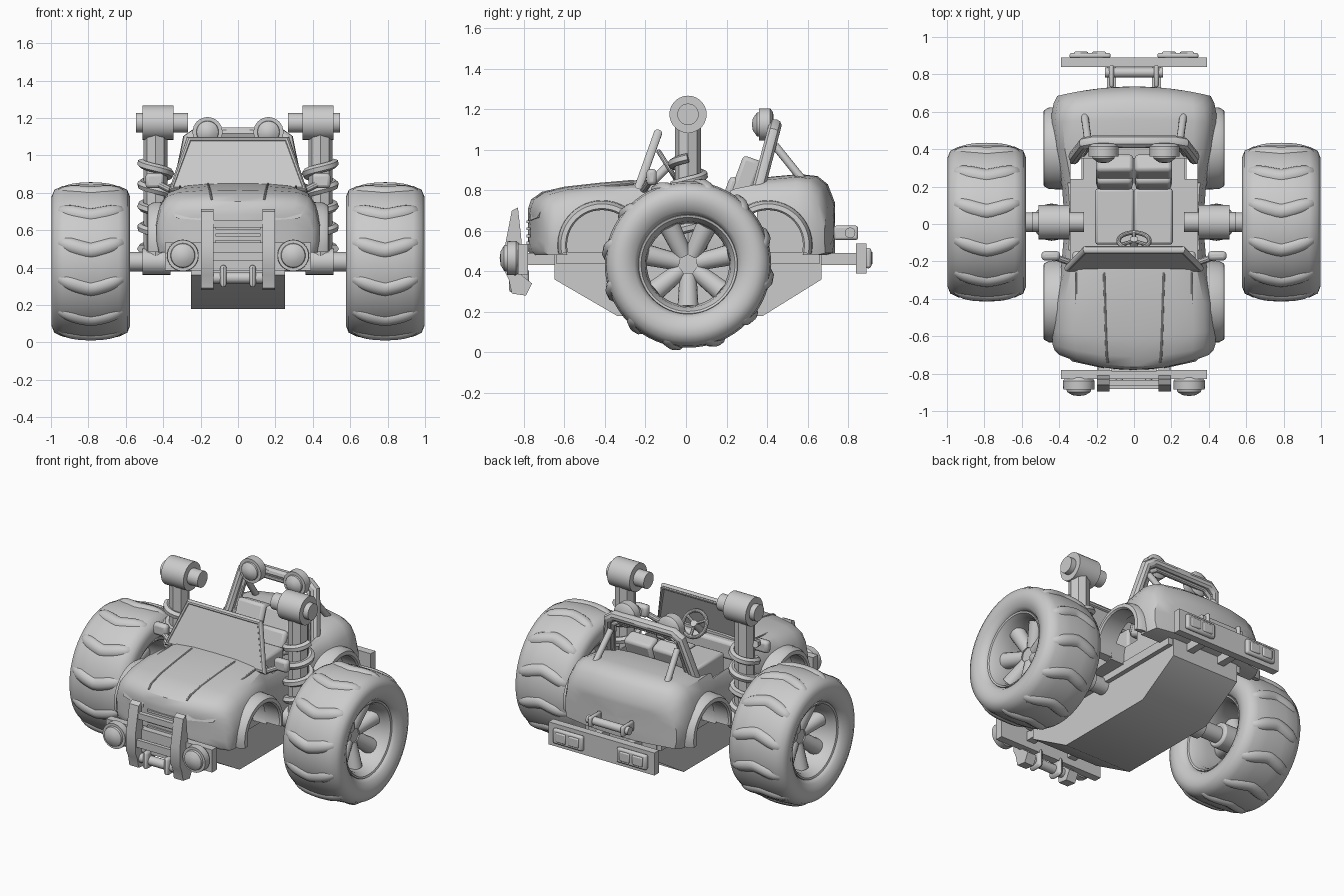
import bpy, bmesh, math
from mathutils import Vector, Matrix

if "Cube" in bpy.data.objects:
    bpy.data.objects.remove(bpy.data.objects["Cube"])

def finish(name, mesh, mirror=False, bevel=0, angle=35):
    mesh.shade_smooth()
    mesh.set_sharp_from_angle(angle=math.radians(angle))
    ob = bpy.data.objects.new(name, mesh)
    bpy.context.collection.objects.link(ob)
    if bevel:
        m = ob.modifiers.new("Bevel", 'BEVEL')
        m.width, m.segments, m.limit_method = bevel, 2, 'ANGLE'
    if mirror:
        ob.modifiers.new("Mirror", 'MIRROR').use_mirror_merge = False
    return ob

def from_bm(name, bm, **kw):
    bmesh.ops.remove_doubles(bm, verts=bm.verts, dist=1e-5)
    bmesh.ops.recalc_face_normals(bm, faces=bm.faces)
    me = bpy.data.meshes.new(name)
    bm.to_mesh(me)
    bm.free()
    return finish(name, me, **kw)

def box(name, c, s, tilt=0, **kw):
    bm = bmesh.new()
    M = Matrix.Translation(c) @ Matrix.Rotation(math.radians(tilt), 4, 'X') @ Matrix.Diagonal((*s, 1))
    bmesh.ops.create_cube(bm, size=1, matrix=M)
    return from_bm(name, bm, **kw)

def cyl(name, p, q, r, n=28, r2=None, **kw):
    p, q = Vector(p), Vector(q)
    bm = bmesh.new()
    M = Matrix.Translation((p + q) / 2) @ (q - p).to_track_quat('Z', 'Y').to_matrix().to_4x4()
    bmesh.ops.create_cone(bm, cap_ends=True, segments=n, radius1=r, radius2=r if r2 is None else r2,
                          depth=(q - p).length, matrix=M)
    return from_bm(name, bm, **kw)

def prism(name, pts, vec, **kw):
    bm = bmesh.new()
    f = bm.faces.new([bm.verts.new(p) for p in pts])
    g = bmesh.ops.extrude_face_region(bm, geom=[f], use_keep_orig=True)
    bmesh.ops.translate(bm, vec=vec, verts=[v for v in g['geom'] if isinstance(v, bmesh.types.BMVert)])
    return from_bm(name, bm, **kw)

def loft(bm, rings, closed_ring=True, closed_path=False, caps=False):
    R = [[bm.verts.new(p) for p in r] for r in rings]
    n = len(R[0])
    for i in range(len(R) if closed_path else len(R) - 1):
        a, b = R[i], R[(i + 1) % len(R)]
        for j in range(n if closed_ring else n - 1):
            bm.faces.new((a[j], a[(j + 1) % n], b[(j + 1) % n], b[j]))
    if caps:
        bm.faces.new(R[0]), bm.faces.new(R[-1])

def lathe(name, prof, c, axis='X', n=48, arc=None, closed=False, **kw):
    a0, a1 = [math.radians(a) for a in (arc or (0, 360))]
    rings = []
    for i in range(n + (1 if arc else 0)):
        t = a0 + (a1 - a0) * i / n
        s, k = math.sin(t), math.cos(t)
        rings.append([Vector(c) + Vector((a, -r * s, r * k) if axis == 'X' else (r * s, a, r * k)) for a, r in prof])
    bm = bmesh.new()
    loft(bm, rings, closed, not arc, bool(arc))
    return from_bm(name, bm, **kw)

def tube(name, paths, r, radii=None, cyclic=False, res=3, **kw):
    cu = bpy.data.curves.new(name, 'CURVE')
    cu.dimensions, cu.bevel_depth, cu.bevel_resolution, cu.use_fill_caps = '3D', r, res, True
    for path in paths:
        s = cu.splines.new('POLY')
        s.points.add(len(path) - 1)
        s.use_cyclic_u = cyclic
        for i, p in enumerate(path):
            s.points[i].co = (*p, 1)
            s.points[i].radius = radii[i] if radii else 1
    tmp = bpy.data.objects.new("tmp", cu)
    bpy.context.collection.objects.link(tmp)
    me = bpy.data.meshes.new_from_object(tmp.evaluated_get(bpy.context.evaluated_depsgraph_get()))
    bpy.data.objects.remove(tmp)
    return finish(name, me, **kw)

# Wheels: tyre, chevron lugs, rim, spokes and hub
WC = Vector((.787, .01, .434))
half = [(.165, .245), (.19, .265), (.209, .31), (.21, .345), (.195, .382), (.15, .403), (.06, .411)]
lathe("tyre", half + [(-a, r) for a, r in reversed(half)], WC, n=64, closed=True, mirror=True, angle=50)
lugs = []
for i in range(12):
    path = []
    for j in range(17):
        t = j / 8 - 1
        th = math.radians(30 * i + 13) + .15 * (1 - abs(t) ** 1.3)
        r = .382 - .03 * abs(t) ** 4
        path.append(WC + Vector((.18 * t, -r * math.sin(th), r * math.cos(th))))
    lugs.append(path)
tube("tread_lugs", lugs, .047, [.35 + .65 * (1 - abs(j / 8 - 1) ** 4) ** .5 for j in range(17)], mirror=True, angle=60)
lip = [(.15, .25), (.172, .243), (.168, .232), (.13, .212), (.05, .203)]
lathe("rim", lip + [(-a, r) for a, r in reversed(lip)], WC, n=48, closed=True, mirror=True)
for i in range(7):
    a = math.radians(360 / 7 * i + 180)
    d = Vector((0, math.sin(a), math.cos(a)))
    cyl("spoke", WC + d * .05 + Vector((.03, 0, 0)), WC + d * .212 + Vector((.06, 0, 0)), .042, 16, .052, mirror=True)
cyl("hub", WC + Vector((-.14, 0, 0)), WC + Vector((.06, 0, 0)), .08, mirror=True, bevel=.012)

# Axle and shock absorber with coil spring
Z0, ZT = .432, 1.175
cyl("axle", (.2, .01, Z0), (.72, .01, Z0), .052, mirror=True)
cyl("axle_sleeve", (.36, .01, Z0), (.51, .01, Z0), .07, mirror=True)
cyl("shock_post", (.44, .01, Z0), (.44, .01, ZT), .064, 8, mirror=True)
cyl("shock_top", (.345, .01, ZT), (.51, .01, ZT), .092, mirror=True)
cyl("shock_pin", (.268, .01, ZT), (.545, .01, ZT), .053, mirror=True)
tube("coil_spring", [[(.44 + .076 * math.cos(t), .01 + .076 * math.sin(t), .5 + .46 * i / 80)
     for i in range(81) for t in [8 * math.pi * i / 80]]], .024, res=1, mirror=True)

# Chassis tray with sloped belly, and bumper beams
prism("belly_pan", [(-.25, y, z) for y, z in ((-.65, .48), (-.65, .36), (-.34, .18), (.38, .18), (.67, .36), (.67, .48))], (.5, 0, 0))
box("chassis_tray", (0, .01, .465), (.56, 1.3, .06))
box("front_beam", (.16, -.68, .46), (.06, .28, .06), mirror=True)
box("rear_beam", (.12, .74, .46), (.05, .26, .06), mirror=True)

# Body shell lofted along its length, with domed ends
PROF = [(0, 1), (.4, .995), (.72, .965), (.86, .90), (.95, .74), (1, .47), (1, .2), (.97, 0), (.5, 0), (0, 0)]
def ring(y, w, zb, zt, k, s=1):
    zm = (zb + zt) / 2
    h = [(u * w * s, zm + (zb + (zt - zb) * f - zm) * s) for u, f in PROF]
    full = h + [(-x, z) for x, z in h[-2:0:-1]]
    return [(x, y + k * x * x, z) for x, z in full]
SEC = [(-.78, .40, .50, .71, .5), (-.765, .425, .48, .755, .5), (-.71, .435, .48, .79, .35), (-.6, .44, .48, .815, .15),
       (-.42, .435, .48, .835, 0), (-.24, .39, .48, .85, 0), (0, .37, .48, .84, 0), (.2, .385, .48, .84, 0),
       (.4, .43, .48, .865, 0), (.56, .445, .48, .88, -.1), (.65, .44, .48, .87, -.3), (.70, .43, .48, .83, -.3),
       (.735, .41, .49, .74, -.3)]
rings = [ring(*SEC[0], s) for s in (.03, .4, .75)] + [ring(*s) for s in SEC] + [ring(*SEC[-1], s) for s in (.75, .4, .03)]
bm = bmesh.new()
loft(bm, rings, caps=True)
body = from_bm("body_shell", bm)
ARCH = (-.415, .405)
cutters = [box("cut_cabin", (0, .08, .81), (.68, .54, .42)), box("cut_doors", (0, .04, .92), (1.2, .36, .3))]
for y in ARCH:
    for s in (-1, 1):
        cutters.append(cyl("cut_arch", (s * .27, y, .53), (s * .6, y, .53), .178, 40))
for c in cutters:
    c.hide_render = True
    m = body.modifiers.new("Cut", 'BOOLEAN')
    m.operation, m.solver, m.object = 'DIFFERENCE', 'EXACT', c
shell = bpy.data.meshes.new_from_object(body.evaluated_get(bpy.context.evaluated_depsgraph_get()))
body.modifiers.clear()
body.data = shell
shell.set_sharp_from_angle(angle=math.radians(35))
for c in cutters:
    bpy.data.objects.remove(c)

# Wheel arch flares, hood seams, grille and headlamp slits
for y in ARCH:
    lathe("arch_flare", [(.37, .222), (.455, .218), (.482, .203), (.485, .18), (.475, .172), (.37, .172)],
          (0, y, .53), n=28, arc=(-102, 102), closed=True, mirror=True)
tube("hood_seam", [[(.14, -.74, .764), (.145, -.71, .787), (.15, -.6, .812), (.155, -.42, .832), (.16, -.26, .846)],
                   [(.29, -.69, .762), (.3, -.6, .795), (.31, -.42, .817), (.31, -.26, .833)]], .006, mirror=True)
for z in (.54, .575, .61, .645):
    box("grille_slat", (0, -.778, z), (.24, .02, .014))
prism("headlamp", [(.16, -.772, .65), (.33, -.735, .665), (.35, -.715, .70), (.16, -.766, .685)], (0, .03, 0), mirror=True)

# Windshield with frame, and mirrors
glass = [(-.355, -.25, .815), (.355, -.25, .815), (.26, -.155, 1.08), (-.26, -.155, 1.08)]
prism("windshield", glass, (0, .035, .012))
tube("windshield_frame", [[(x, y + .017, z + .003) for x, y, z in glass]], .021, cyclic=True)
box("mirror", (.445, -.17, .865), (.10, .05, .08), bevel=.018, mirror=True)
cyl("mirror_arm", (.33, -.21, .80), (.43, -.175, .85), .018, 10, mirror=True)

# Cabin: bench seat, dashboard, steering wheel
box("seat_cushion", (.104, .04, .69), (.207, .30, .18), bevel=.015, mirror=True)
box("seat_back", (.104, .285, .83), (.2, .10, .27), tilt=-20, bevel=.02, mirror=True)
box("seat_roll", (.104, .225, .80), (.19, .06, .13), tilt=-20, bevel=.02, mirror=True)
box("dashboard", (0, -.19, .77), (.66, .09, .12), bevel=.02)
SW, TL = Vector((0, -.09, .92)), math.radians(-32)
def on_wheel(r, a):
    return SW + Vector((r * math.cos(a), r * math.sin(a) * math.sin(TL), r * math.sin(a) * math.cos(TL)))
tube("steering_wheel", [[on_wheel(.083, math.tau * i / 32) for i in range(32)]], .012, cyclic=True)
for a in (30, 150, 270):
    cyl("steering_spoke", SW, on_wheel(.083, math.radians(a)), .01, 8)
cyl("steering_column", SW + Vector((0, .01, .008)), (0, -.20, .81), .022, 14)

# Roll bar with inner hoop, rear struts and lamps
def hoop(w0, w1, y0, z0, y1, z1):
    y2, z2 = y0 + (y1 - y0) * .9, z0 + (z1 - z0) * .9
    return [(-w0, y0, z0), (-w1 - .02, y2, z2), (-w1 + .03, y1, z1), (w1 - .03, y1, z1), (w1 + .02, y2, z2), (w0, y0, z0)]
tube("roll_bar", [hoop(.325, .245, .35, .78, .44, 1.12)], .033)
tube("roll_bar_inner", [hoop(.28, .215, .365, .80, .43, 1.085)], .016)
cyl("roll_bar_strut", (.245, .44, 1.02), (.265, .585, .84), .02, 12, mirror=True)
lathe("roof_lamp", [(-.06, 0), (-.055, .03), (-.035, .058), (-.025, .06), (-.025, .08), (.03, .08), (.045, .06), (.05, 0)],
      (.163, .385, 1.125), axis='Y', n=32, mirror=True)

# Front bumper with round lamps, bull bar and winch
box("front_bumper", (0, -.805, .46), (.78, .05, .15))
lathe("front_lamp", [(-.10, 0), (-.095, .035), (-.078, .063), (-.065, .066), (-.065, .083), (-.02, .085), (0, .07), (0, 0)],
      (.295, -.82, .465), axis='Y', n=32, mirror=True)
bull = [(-.86, .70), (-.83, .715), (-.815, .58), (-.81, .52), (-.81, .38), (-.76, .34), (-.79, .28), (-.86, .29), (-.875, .36), (-.895, .40), (-.895, .52)]
prism("bull_bar_upright", [(.13, y, z) for y, z in bull], (.068, 0, 0), mirror=True)
box("bull_bar_top", (0, -.85, .635), (.28, .03, .04))
box("bull_bar_middle", (0, -.87, .46), (.28, .025, .05))
cyl("winch_drum", (-.14, -.83, .345), (.14, -.83, .345), .03, 20)
box("winch_tab", (.078, -.825, .355), (.035, .10, .12), bevel=.02, mirror=True)

# Rear bumper with tail lamps, and tow bar
box("rear_bumper", (0, .865, .463), (.78, .05, .15))
box("tail_lamp_frame", (.235, .90, .465), (.22, .03, .10), bevel=.012, mirror=True)
for x in (.187, .283):
    box("tail_lamp", (x, .913, .465), (.075, .018, .065), bevel=.008, mirror=True)
cyl("tow_bar", (-.155, .81, .59), (.155, .81, .59), .026, 20)
box("tow_bracket", (.12, .79, .59), (.025, .12, .07), bevel=.011, mirror=True)
